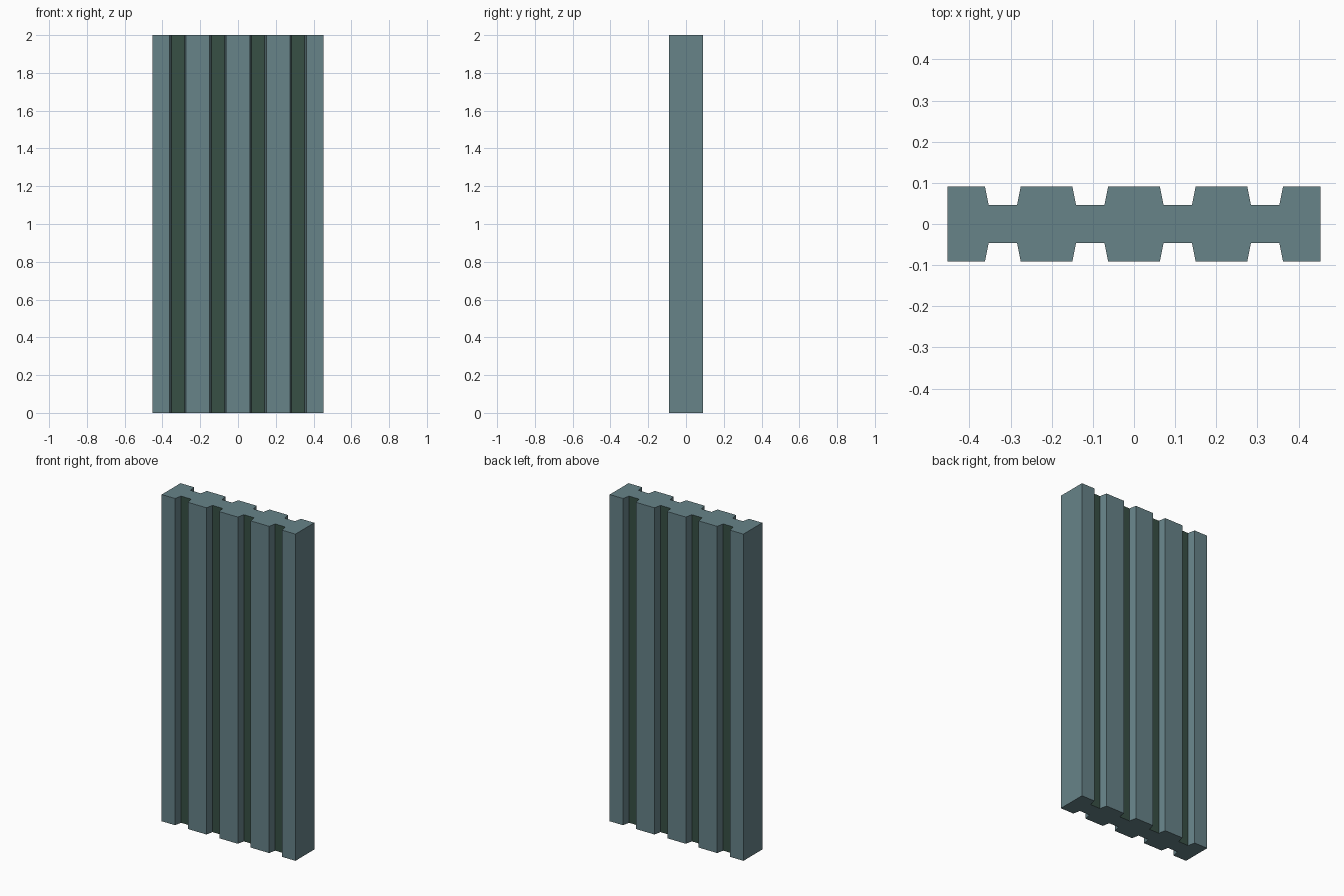
import bpy
import bmesh

cube = bpy.data.objects.get("Cube")
if cube:
    bpy.data.objects.remove(cube, do_unlink=True)


def make_material(name, rgb):
    mat = bpy.data.materials.new(name)
    mat.use_nodes = True
    mat.diffuse_color = (*rgb, 1)
    mat.node_tree.nodes["Principled BSDF"].inputs["Base Color"].default_value = (*rgb, 1)
    return mat


slate = make_material("slate blue", (0.135, 0.228, 0.25))
dark_green = make_material("dark green", (0.039, 0.08, 0.06))

HALF_WIDTH, HALF_DEPTH, HEIGHT = 0.453, 0.091, 2.0
FLOOR_DEPTH = 0.046      # distance of a groove floor from the centre plane
MOUTH, FLOOR = 0.0435, 0.0345  # groove half widths
PITCH = 0.2125

# Front outline with four trapezoid grooves, then its mirror for the back
front = [(-HALF_WIDTH, -HALF_DEPTH)]
for i in range(4):
    x = (i - 1.5) * PITCH
    front += [(x - MOUTH, -HALF_DEPTH), (x - FLOOR, -FLOOR_DEPTH),
              (x + FLOOR, -FLOOR_DEPTH), (x + MOUTH, -HALF_DEPTH)]
front.append((HALF_WIDTH, -HALF_DEPTH))
outline = front + [(x, -y) for x, y in reversed(front)]

# Extrude the outline to full height
bm = bmesh.new()
base = bm.faces.new([bm.verts.new((x, y, 0)) for x, y in outline])
result = bmesh.ops.extrude_face_region(bm, geom=[base], use_keep_orig=True)
top_verts = [g for g in result["geom"] if isinstance(g, bmesh.types.BMVert)]
bmesh.ops.translate(bm, verts=top_verts, vec=(0, 0, HEIGHT))
bmesh.ops.recalc_face_normals(bm, faces=bm.faces)

# Groove floors are dark green
for face in bm.faces:
    centre = face.calc_center_median()
    if abs(face.normal.y) > 0.99 and abs(centre.y) < FLOOR_DEPTH + 0.01:
        face.material_index = 1

mesh = bpy.data.meshes.new("grooved_panel")
bm.to_mesh(mesh)
bm.free()
mesh.materials.append(slate)
mesh.materials.append(dark_green)
panel = bpy.data.objects.new("grooved_panel", mesh)
bpy.context.collection.objects.link(panel)
